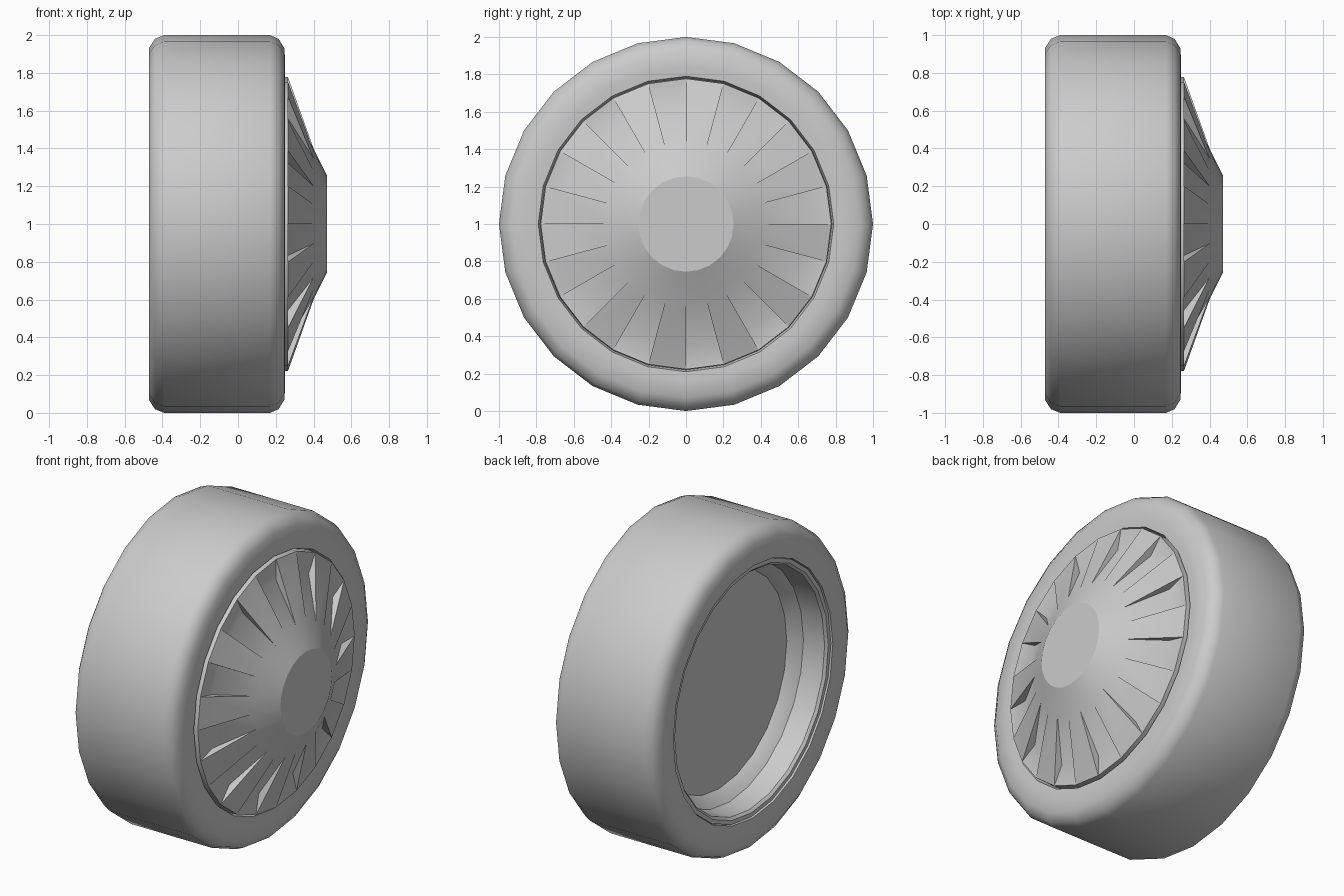
import bpy, bmesh, math

if "Cube" in bpy.data.objects:
    bpy.data.objects.remove(bpy.data.objects["Cube"])

N = 24  # sides of the wheel


def pt(x, r, i):
    a = 2 * math.pi * i / N
    return (x, r * math.sin(a), 1 + r * math.cos(a))


def finish(name, bm, angle):
    bmesh.ops.remove_doubles(bm, verts=bm.verts, dist=1e-5)
    bmesh.ops.recalc_face_normals(bm, faces=bm.faces)
    me = bpy.data.meshes.new(name)
    bm.to_mesh(me)
    bm.free()
    ob = bpy.data.objects.new(name, me)
    bpy.context.collection.objects.link(ob)
    bpy.ops.object.select_all(action='DESELECT')
    ob.select_set(True)
    bpy.context.view_layer.objects.active = ob
    bpy.ops.object.shade_smooth_by_angle(angle=math.radians(angle))
    return ob


def strip(bm, profile, i):
    """One 15 degree sector of a profile of (x, radius) turned about the axle."""
    for (x0, r0), (x1, r1) in zip(profile, profile[1:]):
        co = [pt(x0, r0, i), pt(x1, r1, i), pt(x1, r1, i + 1), pt(x0, r0, i + 1)]
        bm.faces.new([bm.verts.new(c) for c in co])


def disc(bm, x, r):
    bm.faces.new([bm.verts.new(pt(x, r, i)) for i in range(N)])


# Tyre with rounded shoulders and flat side walls
bm = bmesh.new()
tyre = [(-0.43, 0.785), (-0.465, 0.79), (-0.472, 0.84), (-0.472, 0.93), (-0.44, 0.98), (-0.39, 1.0),
        (0.17, 1.0), (0.215, 0.98), (0.246, 0.93), (0.25, 0.84), (0.247, 0.79), (0.21, 0.78)]
for i in range(N):
    strip(bm, tyre, i)
finish("tyre", bm, 50)

# Hollow rim with a stepped lip, open at the back with a flat inner disc
bm = bmesh.new()
rim = [(-0.43, 0.79), (-0.455, 0.785), (-0.455, 0.76), (-0.44, 0.745),
       (-0.30, 0.735), (-0.27, 0.70), (-0.23, 0.67)]
for i in range(N):
    strip(bm, rim, i)
disc(bm, -0.23, 0.67)
finish("rim", bm, 30)

# Hub cap: cone with alternating raised blades and shallow recesses
bm = bmesh.new()
inner, floor, edge, back = (0.40, 0.40), (0.262, 0.65), (0.265, 0.777), (0.21, 0.78)
cone = [(0.472, 0.255), inner]
for i in range(N):
    strip(bm, cone, i)
    strip(bm, [edge, back], i)
    strip(bm, [inner, edge] if i % 2 == 0 else [inner, floor, edge], i)
    # side wall of each blade
    bm.faces.new([bm.verts.new(pt(x, r, i)) for x, r in (inner, floor, edge)])
finish("hub_cap", bm, 40)

# Flat centre of the hub cap
bm = bmesh.new()
disc(bm, 0.472, 0.255)
finish("hub_centre", bm, 30)
